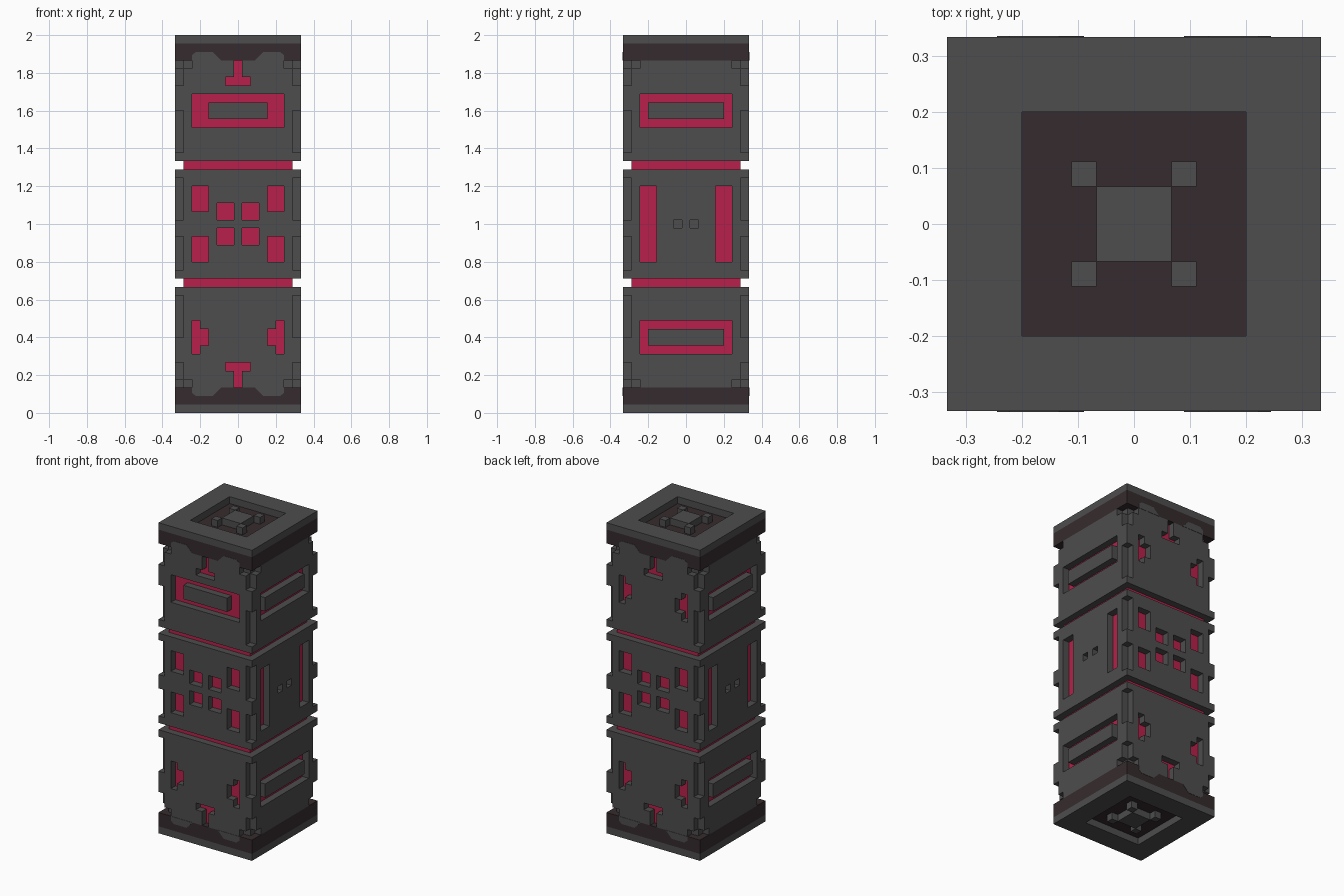
import bpy, bmesh
from mathutils import Vector, Matrix

if "Cube" in bpy.data.objects:
    bpy.data.objects.remove(bpy.data.objects["Cube"])

U = 2 / 45          # grid unit
H = 7.5             # half width of the pillar in units
D = 6.5             # depth of the recess floors in units
TOP = 45            # height in units


def material(name, rgb):
    m = bpy.data.materials.new(name)
    m.diffuse_color = (*rgb, 1)
    m.use_nodes = True
    m.node_tree.nodes["Principled BSDF"].inputs["Base Color"].default_value = m.diffuse_color
    return m


GREY = material("dark grey", (0.075, 0.075, 0.075))
PINK = material("crimson", (0.48, 0.0145, 0.07))
BROWN = material("brown black", (0.036, 0.024, 0.026))


def boxes(name, specs, *mats):
    """One object made of boxes (x0, x1, y0, y1, z0, z1) in grid units."""
    bm = bmesh.new()
    for x0, x1, y0, y1, z0, z1 in specs:
        centre = Vector((x0 + x1, y0 + y1, z0 + z1)) * U / 2
        size = Vector((abs(x1 - x0), abs(y1 - y0), abs(z1 - z0))) * U
        bmesh.ops.create_cube(bm, size=1, matrix=Matrix.Translation(centre) @ Matrix.Diagonal((*size, 1)))
    me = bpy.data.meshes.new(name)
    bm.to_mesh(me)
    bm.free()
    for m in mats:
        me.materials.append(m)
    ob = bpy.data.objects.new(name, me)
    bpy.context.collection.objects.link(ob)
    return ob


def on_side(side, rect, depth=D):
    """Cutter box for a rectangle (a0, a1, z0, z1) on one wall."""
    a0, a1, z0, z1 = rect
    axis, s = side
    d0, d1 = sorted((s * depth, s * 8.5))
    return (d0, d1, a0, a1, z0, z1) if axis == "x" else (a0, a1, d0, d1, z0, z1)


def mirrored(rects):
    return [r for a0, a1, z0, z1 in rects for r in ((a0, a1, z0, z1), (-a1, -a0, z0, z1))]


def flipped(rects):
    return [(a0, a1, TOP - z1, TOP - z0) for a0, a1, z0, z1 in rects]


def frame(inner, z0):
    """Ring-shaped groove around a flush plate."""
    z1 = z0 + 4
    return [(-5.5, 5.5, z0, z0 + 1), (-5.5, 5.5, z1 - 1, z1),
            (-5.5, -inner, z0, z1), (inner, 5.5, z0, z1)]


FRONT, BACK, LEFT, RIGHT = ("y", -1), ("y", 1), ("x", -1), ("x", 1)

# recess patterns
tee = [(-1.5, 1.5, 5, 6), (-.5, .5, 2, 5.5)]
brackets = mirrored([(4.5, 5.5, 7, 11), (3.5, 5, 8, 10)])
windows = mirrored([(3.5, 5.5, 18, 21), (3.5, 5.5, 24, 27), (.5, 2.5, 20, 22), (.5, 2.5, 23, 25)])
slots = mirrored([(3.5, 5.5, 18, 27)])
dimples = mirrored([(.5, 1.5, 22, 23)])
shoulder = mirrored([(5.5, 8.5, 2, 4)])


def block(name, z0, z1, walls, shallow, notches):
    """Solid block with recesses cut in the walls and notches in the corners."""
    body = boxes(name, [(-H, H, -H, H, z0, z1)], GREY, PINK)
    cuts = [on_side(s, r) for s, rects in walls.items() for r in rects]
    cuts += [on_side(s, r, D + .06) for s, rects in shallow.items() for r in rects]
    for a, b in notches:
        cuts += [(*sorted((sx * D, sx * 8.5)), *sorted((sy * D, sy * 8.5)), a, b)
                 for sx in (-1, 1) for sy in (-1, 1)]
    cutter = boxes(name + "_cutter", cuts, GREY)
    cutter.hide_render = True
    mod = body.modifiers.new("cut", "BOOLEAN")
    mod.operation, mod.object, mod.solver = "DIFFERENCE", cutter, "EXACT"
    mod.use_self = True
    bpy.context.view_layer.objects.active = body
    bpy.ops.object.modifier_apply(modifier=mod.name)
    bpy.data.objects.remove(cutter)
    # recess floors are crimson, everything else grey
    for p in body.data.polygons:
        c, n = p.center / U, p.normal
        i = 0 if abs(n.x) > .9 else 1
        floor = abs(n.z) < .1 and abs(c[i] * (1 if n[i] > 0 else -1) - D) < .02
        p.material_index = int(floor and abs(c[1 - i]) < 6)
    return body


# three stacked blocks
sides = (LEFT, RIGHT)
every = (FRONT, BACK, LEFT, RIGHT)
low = tee + brackets
block("lower_block", 3, 15,
      {FRONT: low, BACK: low, **{s: frame(4.5, 7) for s in sides}},
      {s: shoulder for s in every}, [(2, 6), (9, 14)])
block("middle_block", 16, 29,
      {FRONT: windows, BACK: windows, **{s: slots for s in sides}},
      {s: dimples for s in sides}, [(17, 21), (23, 28)])
block("upper_block", 30, 42,
      {FRONT: flipped(tee) + frame(3.5, 34), BACK: flipped(low), **{s: frame(4.5, 34) for s in sides}},
      {s: flipped(shoulder) for s in every}, [(31, 36), (39, 43)])

# glowing seams between the blocks
boxes("lower_seam", [(-D, D, -D, D, 15, 16)], PINK)
boxes("upper_seam", [(-D, D, -D, D, 29, 30)], PINK)


def scallops(name, top):
    """Thin chamfered tabs that run over the dark band on front and back."""
    bm = bmesh.new()
    outline = [(5.5, 42), (5.5, 42.6), (5, 43), (3, 43), (2, 42)]
    for sx in (-1, 1):
        for sy in (-1, 1):
            vs = [bm.verts.new((sx * x * U, sy * (H - .1) * U, (z if top else TOP - z) * U)) for x, z in outline]
            f = bm.faces.new(vs)
            ext = bmesh.ops.extrude_face_region(bm, geom=[f])
            bmesh.ops.translate(bm, vec=(0, sy * .14 * U, 0),
                                verts=[v for v in ext["geom"] if isinstance(v, bmesh.types.BMVert)])
    bmesh.ops.recalc_face_normals(bm, faces=bm.faces)
    me = bpy.data.meshes.new(name)
    bm.to_mesh(me)
    bm.free()
    me.materials.append(GREY)
    bpy.context.collection.objects.link(bpy.data.objects.new(name, me))


# end caps: dark band, square rim and raised studs in the sunken centre
for label, top in (("top", True), ("bottom", False)):
    b0, b1, c0, c1 = (42, 44, 44, 45) if top else (1, 3, 0, 1)
    boxes(label + "_band", [(-H, H, -H, H, b0, b1)], BROWN)
    boxes(label + "_rim", [(-H, H, 4.5, H, c0, c1), (-H, H, -H, -4.5, c0, c1),
                           (4.5, H, -4.5, 4.5, c0, c1), (-H, -4.5, -4.5, 4.5, c0, c1)], GREY)
    studs = [(-1.5, 1.5, -1.5, 1.5, c0, c1)]
    studs += [(*sorted((sx * 1.5, sx * 2.5)), *sorted((sy * 1.5, sy * 2.5)), c0, c1)
              for sx in (-1, 1) for sy in (-1, 1)]
    boxes(label + "_studs", studs, GREY)
    scallops(label + "_scallops", top)
